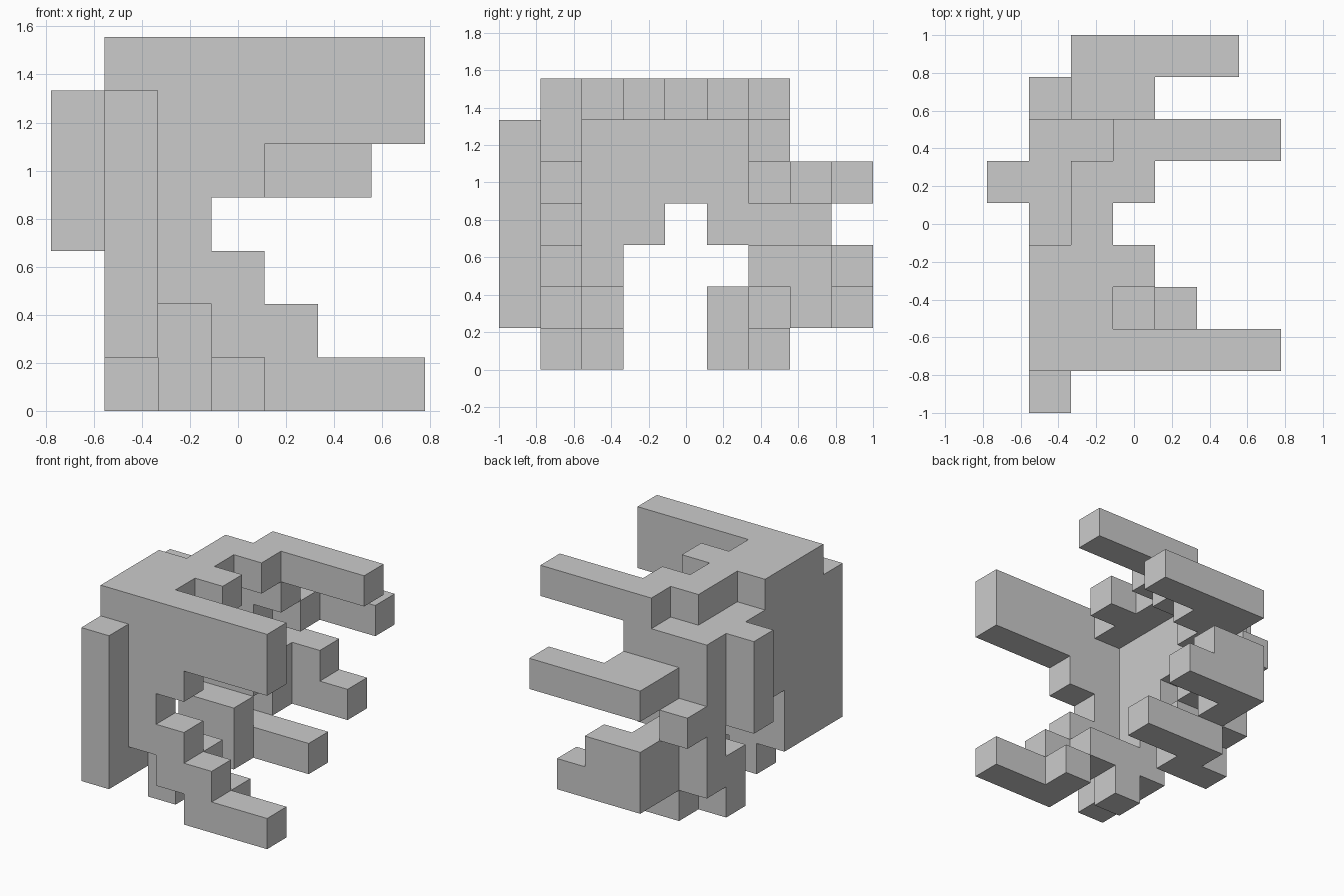
import bpy, bmesh
from mathutils import Vector

if "Cube" in bpy.data.objects:
    bpy.data.objects.remove(bpy.data.objects["Cube"])

U = 2 / 9                        # edge of one cube cell
ORIGIN = Vector((-3.5, -4.5, 0))


def rows_y(z, y, *spans):
    """Bars along x at height z, one per step in y."""
    return {(x, y + i, z) for i, s in enumerate(spans) for x in range(*s)}


def rows_z(y, z, *spans):
    """Bars along x at depth y, one per step in z."""
    return {(x, y, z + i) for i, s in enumerate(spans) for x in range(*s)}


def columns(x, y, *spans):
    """Upright columns at x, one per step in y."""
    return {(x, y + i, z) for i, s in enumerate(spans) for z in range(*s)}


parts = {
    # wall with an arched opening, plus its rib and knob at the ends
    "side_wall": columns(1, 0, (1, 6), (1, 7), (1, 7), (3, 7), (4, 6), (3, 6), (1, 6), (3, 4)),
    "outer_rib": columns(0, 5, (3, 6)),
    # stepped front panel and the pieces behind its foot
    "front_panel": rows_z(1, 0, (4, 7), (3, 5), (2, 4), (2, 3), (2, 4), (2, 7), (2, 7)),
    "front_foot": rows_z(2, 0, (2, 3), (2, 4)) | rows_z(2, 0, (4, 5)),
    # roof bars and the block under the long one
    "roof": rows_y(6, 2, (2, 3), (2, 4), (2, 3), (2, 4), (3, 7)) | rows_y(5, 6, (2, 4)),
    # arms at the back
    "upper_arm": rows_y(4, 6, (2, 3), (2, 4), (2, 6)),
    "lower_arm": rows_y(2, 6, (2, 3), (2, 3), (2, 4)) | rows_y(1, 7, (2, 3), (2, 5)),
    "back_foot": rows_z(5, 0, (1, 3), (1, 3)) | rows_z(6, 0, (2, 5)),
}
filled = set().union(*parts.values())


def build(name, cells):
    """Skin a part with only the faces that are open to the outside."""
    bm = bmesh.new()
    verts = {}

    def vert(p):
        key = tuple(p)
        if key not in verts:
            verts[key] = bm.verts.new((Vector(key) + ORIGIN) * U)
        return verts[key]

    for cell in sorted(cells):
        for axis in range(3):
            for side in (0, 1):
                beside = list(cell)
                beside[axis] += 2 * side - 1
                if tuple(beside) in filled:
                    continue
                quad = []
                for a, b in ((0, 0), (1, 0), (1, 1), (0, 1)):
                    p = list(cell)
                    p[axis] += side
                    p[(axis + 1) % 3] += a
                    p[(axis + 2) % 3] += b
                    quad.append(vert(p))
                bm.faces.new(quad if side else quad[::-1])
    mesh = bpy.data.meshes.new(name)
    bm.to_mesh(mesh)
    bm.free()
    obj = bpy.data.objects.new(name, mesh)
    bpy.context.collection.objects.link(obj)


for name, cells in parts.items():
    build(name, cells)
